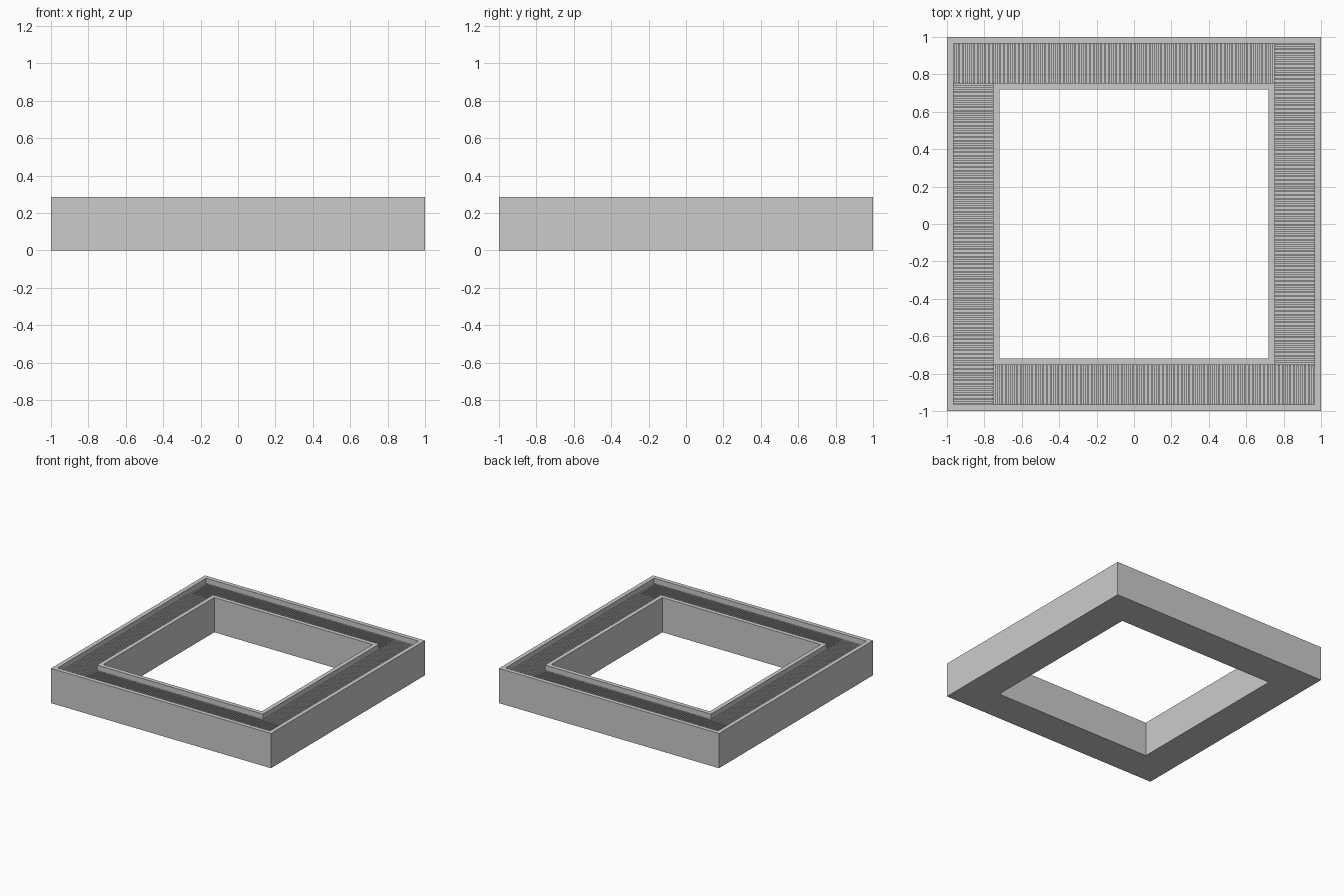
import bpy, bmesh
from mathutils import Matrix, Vector

if "Cube" in bpy.data.objects:
    bpy.data.objects.remove(bpy.data.objects["Cube"])

H = 0.285            # overall height
O, OI = 1.0, 0.965   # outer wall: outside / inside
I, II = 0.72, 0.755  # inner wall: hole side / trough side
FLOOR, TOP = 0.225, 0.243


def finish(name, bm):
    bmesh.ops.recalc_face_normals(bm, faces=bm.faces)
    me = bpy.data.meshes.new(name)
    bm.to_mesh(me)
    bm.free()
    ob = bpy.data.objects.new(name, me)
    bpy.context.collection.objects.link(ob)
    return ob


# Square frame: trough cross-section swept around four corners
profile = [(O, 0), (O, H), (OI, H), (OI, FLOOR), (II, FLOOR), (II, H), (I, H), (I, 0)]
bm = bmesh.new()
rings = [[bm.verts.new((sx * r, sy * r, z)) for sx, sy in ((1, 1), (-1, 1), (-1, -1), (1, -1))]
         for r, z in profile]
for a, b in zip(rings, rings[1:] + rings[:1]):
    for k in range(4):
        j = (k + 1) % 4
        bm.faces.new((a[k], a[j], b[j], b[k]))
finish("trough_frame", bm)

# Grating: fine cross slats, four runs laid pinwheel fashion
PITCH, THICK = 0.02, 0.01
start, end = -II, OI
n = int((end - start) / PITCH)
for side, name in enumerate(("front", "right", "back", "left")):
    bm = bmesh.new()
    rot = Matrix.Rotation(side * 1.5707963268, 4, 'Z')
    for i in range(n):
        x = start + PITCH * (i + 0.5)
        centre = Vector((x, -(OI + II) / 2, (FLOOR + TOP) / 2))
        m = Matrix.Translation(centre) @ Matrix.Diagonal((THICK, OI - II, TOP - FLOOR, 1))
        bmesh.ops.create_cube(bm, size=1, matrix=rot @ m)
    finish(name + "_grating", bm)
